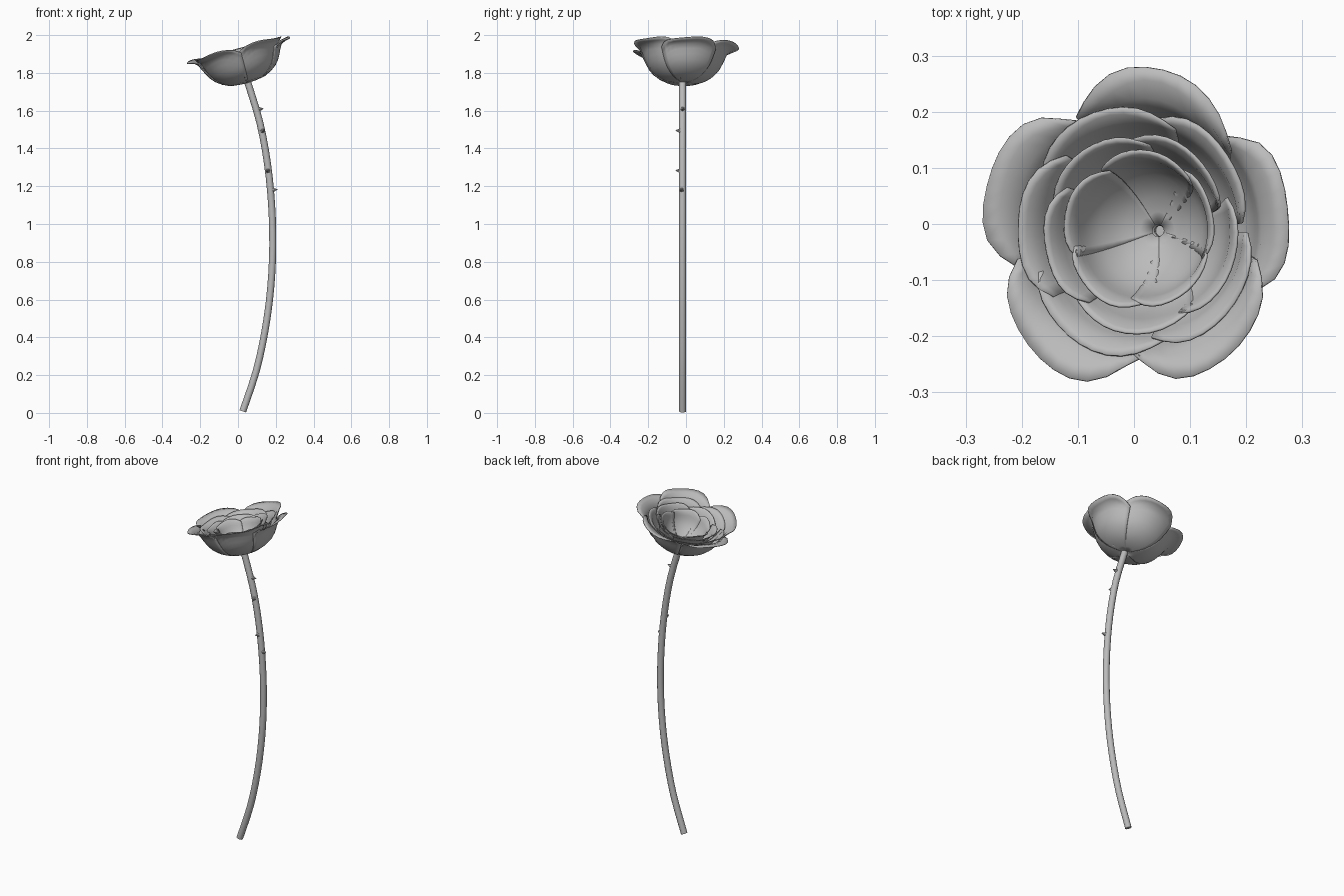
import bpy, bmesh, math
from mathutils import Vector, Matrix

if "Cube" in bpy.data.objects:
    bpy.data.objects.remove(bpy.data.objects["Cube"])

grey = bpy.data.materials.new("flower grey")
grey.diffuse_color = (0.5, 0.5, 0.5, 1)
grey.use_nodes = True
grey.node_tree.nodes["Principled BSDF"].inputs["Base Color"].default_value = grey.diffuse_color


def finish(name, bm, angle=40):
    bmesh.ops.recalc_face_normals(bm, faces=bm.faces)
    me = bpy.data.meshes.new(name)
    bm.to_mesh(me)
    bm.free()
    me.materials.append(grey)
    ob = bpy.data.objects.new(name, me)
    bpy.context.collection.objects.link(ob)
    bpy.ops.object.select_all(action='DESELECT')
    ob.select_set(True)
    bpy.context.view_layer.objects.active = ob
    bpy.ops.object.shade_smooth_by_angle(angle=math.radians(angle))
    return ob


def spline(pts, t):
    """Smooth curve through pts, t in 0..1"""
    n = len(pts) - 1
    i = min(int(t * n), n - 1)
    f = t * n - i
    p = [Vector(pts[min(max(k, 0), n)]) for k in (i - 1, i, i + 1, i + 2)]
    return 0.5 * (2 * p[1] + (p[2] - p[0]) * f + (2 * p[0] - 5 * p[1] + 4 * p[2] - p[3]) * f ** 2
                  + (3 * p[1] - p[0] - 3 * p[2] + p[3]) * f ** 3)


# Stem: bent tube
stem_path = [(0.025, -0.018, 0.008), (0.096, -0.018, 0.22), (0.144, -0.018, 0.44), (0.173, -0.018, 0.66),
             (0.184, -0.018, 0.88), (0.178, -0.018, 1.1), (0.156, -0.018, 1.32), (0.115, -0.018, 1.54),
             (0.05, -0.018, 1.755)]
bm = bmesh.new()
rings, N, S = [], 24, 12
for i in range(N + 1):
    t = i / N
    c = spline(stem_path, t)
    d = (spline(stem_path, min(t + 0.01, 1)) - spline(stem_path, max(t - 0.01, 0))).normalized()
    side = Vector((0, 1, 0))
    up = d.cross(side)
    rings.append([bm.verts.new(c + 0.0185 * (math.cos(a) * up + math.sin(a) * side))
                  for a in (2 * math.pi * k / S for k in range(S))])
for a, b in zip(rings, rings[1:]):
    for k in range(S):
        bm.faces.new((a[k], a[(k + 1) % S], b[(k + 1) % S], b[k]))
bm.faces.new(rings[0])
bm.faces.new(rings[-1])
finish("stem", bm)

# Thorns: small cones on the upper stem
for z, direction in ((1.605, (1, 0, 0.1)), (1.49, (0.25, -1, 0.1)),
                     (1.28, (-0.2, -1, 0.1)), (1.18, (1, -0.3, 0.1))):
    c = min((spline(stem_path, k / 400) for k in range(401)), key=lambda p: abs(p.z - z))
    d = Vector(direction).normalized()
    bm = bmesh.new()
    bmesh.ops.create_cone(bm, cap_ends=True, segments=8, radius1=0.013, radius2=0.001, depth=0.026,
                          matrix=Matrix.Translation(c + d * 0.026) @ d.to_track_quat('Z', 'Y').to_matrix().to_4x4())
    finish("thorn", bm)

# Flower head: tilted rings of five overlapping cupped petals
head = Matrix.Translation((0.05, -0.012, 1.748)) @ Matrix.Rotation(math.radians(-16), 4, 'Y')


def petal(name, profile, centre, half, drop, size, rise):
    bm = bmesh.new()
    U, V = 12, 10
    grid = []
    for i in range(U + 1):
        u = 2 * i / U - 1
        reach = 1 - drop * abs(u) ** 2.6 - 0.02 * math.cos(5 * u + 2 * centre)
        ang = centre + half * u
        col = []
        for j in range(V + 1):
            v = reach * j / V
            r, h = spline(profile, v)
            r *= size * (1 + 0.02 * u * v)
            h *= rise * (1 + 0.03 * v ** 3 * math.sin(4 * u + 3 * centre))
            col.append(bm.verts.new(head @ Vector((r * math.cos(ang), r * math.sin(ang), h))))
        grid.append(col)
    for a, b in zip(grid, grid[1:]):
        for j in range(V):
            bm.faces.new((a[j], b[j], b[j + 1], a[j + 1]))
    ob = finish(name, bm)
    mod = ob.modifiers.new("thickness", 'SOLIDIFY')
    mod.thickness = 0.004
    mod.offset = 0


layers = [
    # name, half width, edge drop, profile (radius, height), petals (angle, size, rise)
    ("outer_petal", 40, 0.24,
     [(0.01, 0), (0.10, 0.012), (0.172, 0.06), (0.208, 0.12), (0.235, 0.175), (0.29, 0.195)],
     [(8, 0.99, 0.87), (79, 1.0, 0.98), (157, 0.98, 0.98), (233, 0.98, 1.0), (307, 0.98, 0.98)]),
    ("second_petal", 41, 0.2,
     [(0.01, 0.008), (0.09, 0.022), (0.152, 0.066), (0.184, 0.115), (0.203, 0.155), (0.23, 0.175)],
     [(45, 0.95, 0.97), (110, 0.97, 1.0), (176, 0.95, 1.0), (243, 0.98, 1.0), (318, 0.97, 0.97)]),
    ("third_petal", 42, 0.2,
     [(0.01, 0.016), (0.08, 0.032), (0.13, 0.07), (0.155, 0.11), (0.17, 0.145), (0.188, 0.165)],
     [(58, 0.92, 1.0), (125, 0.92, 1.0), (192, 0.92, 1.0), (264, 0.97, 1.0), (338, 0.99, 0.97)]),
    ("inner_petal", 42, 0.2,
     [(0.012, 0.024), (0.065, 0.042), (0.106, 0.077), (0.125, 0.11), (0.135, 0.138), (0.15, 0.155)],
     [(18, 0.94, 1.0), (82, 0.95, 1.0), (160, 0.91, 1.04), (235, 0.93, 1.02), (303, 0.93, 1.0)]),
]
for name, half, drop, profile, petals in layers:
    for angle, size, rise in petals:
        petal(name, profile, math.radians(angle), math.radians(half), drop, size, rise)
